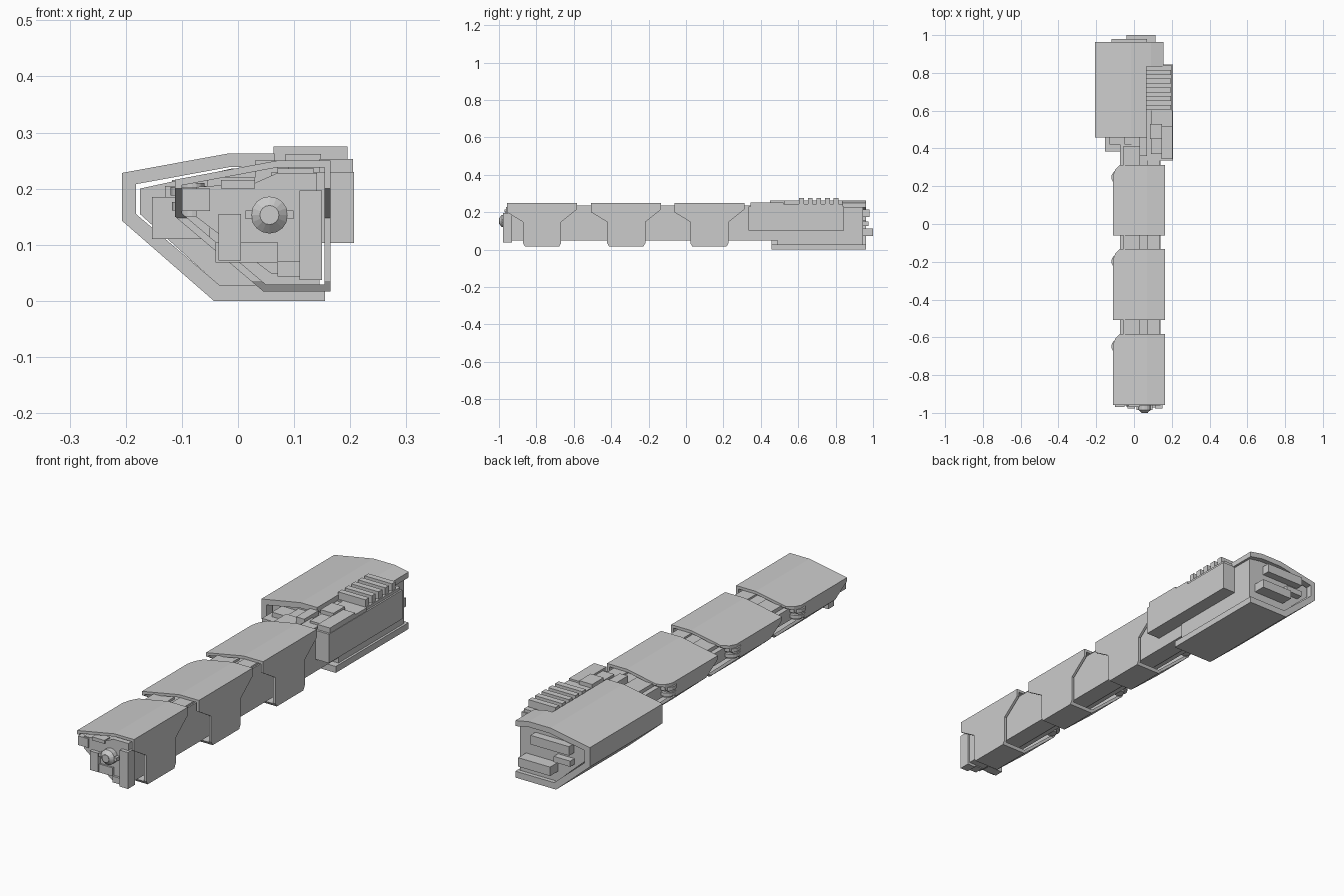
import bpy, bmesh, math
from mathutils import Matrix

if "Cube" in bpy.data.objects:
    bpy.data.objects.remove(bpy.data.objects["Cube"])


def make(name, bm):
    bmesh.ops.recalc_face_normals(bm, faces=bm.faces)
    me = bpy.data.meshes.new(name)
    bm.to_mesh(me)
    bm.free()
    ob = bpy.data.objects.new(name, me)
    bpy.context.collection.objects.link(ob)
    return ob


def prism(name, pts, a, b, axis='y'):
    """Extrude a 2D outline between a and b along one axis."""
    put = {'y': lambda p, t: (p[0], t, p[1]),
           'x': lambda p, t: (t, p[0], p[1]),
           'z': lambda p, t: (p[0], p[1], t)}[axis]
    bm = bmesh.new()
    lo = [bm.verts.new(put(p, a)) for p in pts]
    hi = [bm.verts.new(put(p, b)) for p in pts]
    bm.faces.new(lo)
    bm.faces.new(hi)
    n = len(pts)
    for i in range(n):
        j = (i + 1) % n
        bm.faces.new((lo[i], lo[j], hi[j], hi[i]))
    return make(name, bm)


def box(name, x0, x1, y0, y1, z0, z1):
    return prism(name, [(x0, z0), (x1, z0), (x1, z1), (x0, z1)], y0, y1)


def ring(name, outer, inner, y0, y1):
    """Hollow tube from two matching outlines."""
    bm = bmesh.new()
    loops = [[bm.verts.new((x, y, z)) for x, z in pts]
             for pts, y in ((outer, y0), (outer, y1), (inner, y1), (inner, y0))]
    n = len(outer)
    for k in range(4):
        a, b = loops[k], loops[(k + 1) % 4]
        for i in range(n):
            j = (i + 1) % n
            bm.faces.new((a[i], a[j], b[j], b[i]))
    return make(name, bm)


def cone(name, r1, r2, loc, depth, axis='z', seg=16):
    bm = bmesh.new()
    rot = Matrix.Rotation(math.pi / 2, 4, 'X') if axis == 'y' else Matrix()
    bmesh.ops.create_cone(bm, cap_ends=True, segments=seg, radius1=r1, radius2=r2,
                          depth=depth, matrix=Matrix.Translation(loc) @ rot)
    return make(name, bm)


def cut(ob, cutter, op='DIFFERENCE'):
    m = ob.modifiers.new('cut', 'BOOLEAN')
    m.operation, m.solver, m.object = op, 'EXACT', cutter
    bpy.context.view_layer.objects.active = ob
    bpy.ops.object.modifier_apply(modifier=m.name)
    bpy.data.objects.remove(cutter)


# Three armour sleeves with angled ends, each with a pivot and deck blocks
outer = [(-.112, .216), (.07, .25), (.165, .25), (.165, .017), (.045, .017), (-.112, .15)]
inner = [(-.100, .206), (.071, .238), (.154, .238), (.154, .029), (.05, .029), (-.100, .156)]
side = [(0, .3), (.374, .3), (.374, .215), (.29, .148), (.29, .035), (.275, .01),
        (.1, .01), (.085, .035), (.085, .148), (0, .2)]
for i, y0 in enumerate((-.957, -.507, -.062)):
    s = ring(f'sleeve_{i}', outer, inner, y0, y0 + .374)
    cut(s, prism('side_cutter', [(y0 + y, z) for y, z in side], -.3, .3, 'x'), 'INTERSECT')
    e = y0 + .374
    cut(s, prism('corner_cutter', [(-.075, e), (-.075, e + .1), (-.2, e + .1), (-.2, e - .06),
                                   (-.113, e - .06), (-.1, e - .025)], -.1, .4, 'z'))
    for k, (z, r) in enumerate(((.169, .036), (.195, .038))):
        cone(f'pivot_disc_{i}_{k}', r, r, (-.082, e - .065, z), .015)
    cone(f'pivot_pin_{i}', .022, .022, (-.082, e - .065, .18), .06)
    box(f'deck_block_left_{i}', -.055, .03, e - .03, e + .1, .2, .22)
    box(f'deck_block_right_{i}', .07, .135, e - .03, e + .1, .22, .236)

# Inner spine running through the sleeves
prism('spine', [(.141, .048), (.06, .048), (-.075, .15), (-.075, .203), (.03, .21),
                (.07, .228), (.141, .228)], -.962, .5)

# Front end fittings
box('front_right_post', .11, .15, -.978, -.93, .037, .197)
box('front_lower_block', .07, .112, -.972, -.93, .043, .07)
box('front_centre_block', -.035, .005, -.978, -.93, .072, .155)
box('front_low_bar', -.04, .07, -.97, -.93, .068, .105)
box('front_upper_bar', -.03, .03, -.97, -.93, .2, .215)
box('front_left_block', -.1, -.05, -.968, -.93, .16, .2)
cone('nose_base', .033, .033, (.056, -.972, .153), .024, 'y')
cone('nose_taper', .033, .017, (.056, -.991, .153), .014, 'y')
cone('nose_tip', .017, .017, (.056, -.996, .153), .008, 'y')
for i, x in enumerate((.022, .09)):
    box(f'nose_lug_{i}', x - .009, x + .009, -.985, -.95, .146, .161)

# Large rear shell, open on the right, notched around the fins
rear = prism('rear_shell', [(.155, .25), (.09, .263), (-.015, .263), (-.207, .228),
                            (-.207, .143), (-.043, 0), (.155, 0), (.155, .028),
                            (-.033, .028), (-.182, .155), (-.182, .208), (-.012, .239),
                            (.087, .239), (.155, .226)], .457, .963)
cut(rear, box('notch_cutter', .065, .3, .3, .835, .1, .4))
prism('rear_core', [(.145, .024), (-.03, .024), (-.175, .155), (-.175, .2),
                    (-.01, .236), (.085, .236), (.145, .226)], .49, .945)

# Right side housing with cooling fins
box('side_housing', .06, .207, .335, .845, .103, .23)
box('fin_base', .063, .2, .6, .84, .228, .243)
for i in range(5):
    y = .605 + i * .046
    box(f'fin_{i}', .063, .195, y, y + .026, .235, .275)
box('housing_plate', .09, .205, .37, .6, .228, .245)
box('housing_front_plate', .145, .205, .345, .52, .228, .253)
box('housing_cap_block', .085, .148, .45, .53, .24, .262)
box('housing_strip', .03, .07, .36, .46, .2, .25)

# Blocks joining the spine to the rear shell
box('joint_block_left', -.153, -.05, .385, .5, .11, .185)
box('joint_block_left_top', -.13, -.05, .42, .5, .18, .205)
box('joint_block_middle', -.05, .03, .42, .5, .19, .215)

# Rear end fittings
box('rear_upper_block', -.118, .07, .93, .98, .175, .215)
box('rear_lower_block', -.04, .115, .93, 1.0, .073, .112)
box('rear_left_block', -.12, -.04, .93, .975, .125, .15)
